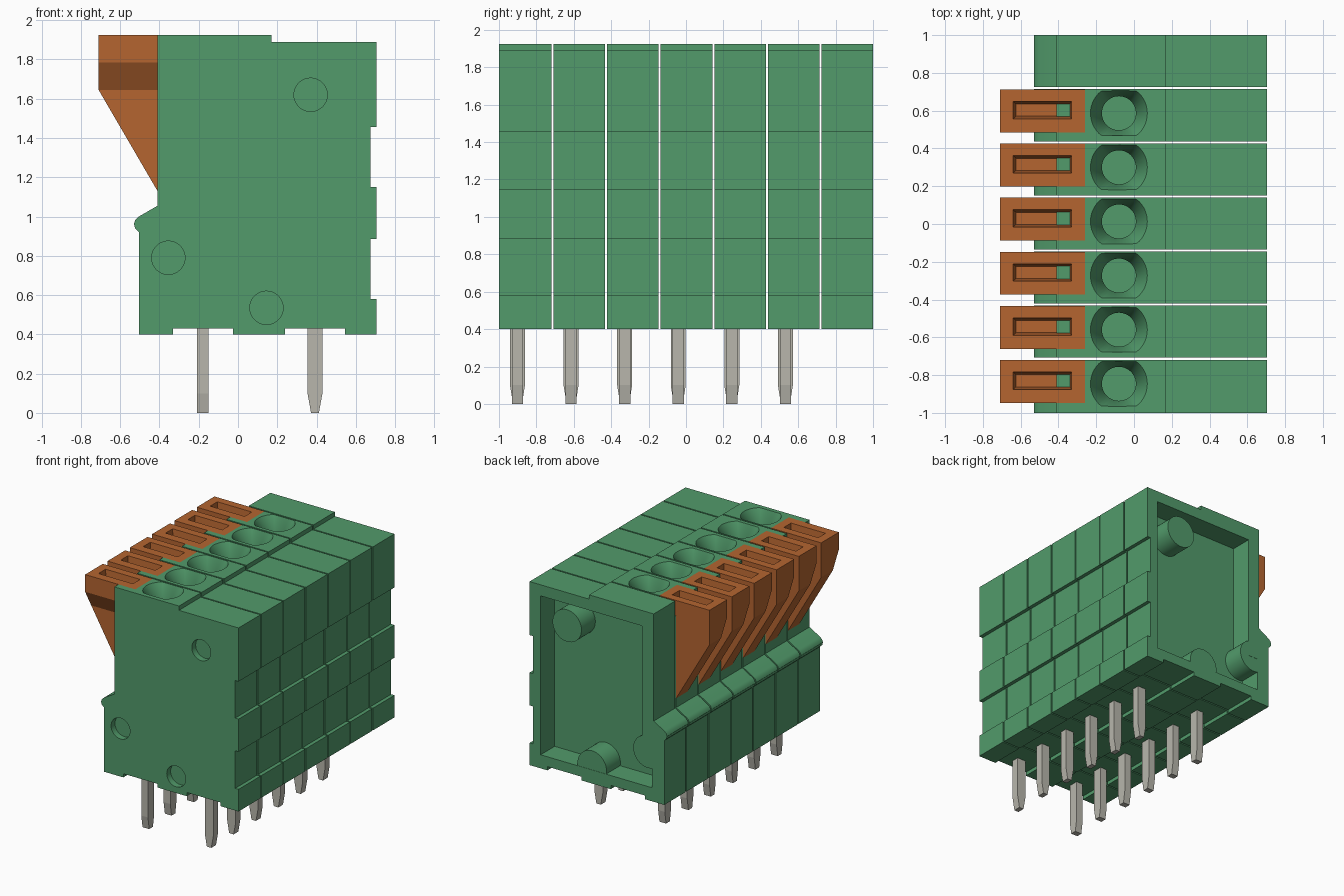
import bpy, bmesh, math

cube = bpy.data.objects.get("Cube")
if cube:
    bpy.data.objects.remove(cube, do_unlink=True)


def material(name, rgb):
    m = bpy.data.materials.new(name)
    m.use_nodes = True
    m.diffuse_color = (*rgb, 1)
    m.node_tree.nodes["Principled BSDF"].inputs["Base Color"].default_value = (*rgb, 1)
    return m


GREEN = material("housing green", (0.084, 0.328, 0.147))
ORANGE = material("lever orange", (0.462, 0.130, 0.030))
METAL = material("pin metal", (0.479, 0.468, 0.413))


def loft(name, rings, mat):
    """Skin a stack of equal-length point rings and cap both ends."""
    bm = bmesh.new()
    loops = [[bm.verts.new(p) for p in ring] for ring in rings]
    n = len(loops[0])
    for a, b in zip(loops, loops[1:]):
        for i in range(n):
            j = (i + 1) % n
            bm.faces.new((a[i], a[j], b[j], b[i]))
    bm.faces.new(loops[0][::-1])
    bm.faces.new(loops[-1])
    bmesh.ops.recalc_face_normals(bm, faces=bm.faces)
    me = bpy.data.meshes.new(name)
    bm.to_mesh(me)
    bm.free()
    me.materials.append(mat)
    ob = bpy.data.objects.new(name, me)
    bpy.context.collection.objects.link(ob)
    return ob


def prism(name, profile, y0, y1, mat):
    """Extrude an x-z profile along y."""
    return loft(name, [[(x, y, z) for x, z in profile] for y in (y0, y1)], mat)


def rect(x0, x1, y0, y1, z):
    return [(x0, y0, z), (x1, y0, z), (x1, y1, z), (x0, y1, z)]


def disc(x, z, r, n=40):
    return [(x + r * math.cos(2 * math.pi * i / n), z + r * math.sin(2 * math.pi * i / n))
            for i in range(n)]


def activate(ob):
    bpy.ops.object.select_all(action='DESELECT')
    ob.select_set(True)
    bpy.context.view_layer.objects.active = ob


def smooth(ob):
    activate(ob)
    bpy.ops.object.shade_smooth_by_angle(angle=math.radians(30))


def cut(ob, cutters):
    """Subtract the cutters from ob and delete them."""
    activate(ob)
    for c in cutters:
        c.hide_render = True
        m = ob.modifiers.new("cut", 'BOOLEAN')
        m.operation, m.solver, m.object = 'DIFFERENCE', 'EXACT', c
        bpy.ops.object.modifier_apply(modifier=m.name)
        bpy.data.objects.remove(c, do_unlink=True)


# Side profile of one housing slice: feet, side notches, top step, snap bead
BEAD = [(-0.41, 1.055), (-0.505, 1.0), (-0.522, 0.985), (-0.53, 0.963),
        (-0.524, 0.94), (-0.505, 0.922)]
PROFILE = [(-0.505, 0.40), (-0.33, 0.40), (-0.33, 0.43), (-0.025, 0.43), (-0.025, 0.40),
           (0.24, 0.40), (0.24, 0.43), (0.545, 0.43), (0.545, 0.40), (0.705, 0.40),
           (0.705, 0.58), (0.675, 0.58), (0.675, 0.885), (0.705, 0.885), (0.705, 1.15),
           (0.675, 1.15), (0.675, 1.455), (0.705, 1.455), (0.705, 1.89), (0.17, 1.89),
           (0.17, 1.925), (-0.41, 1.925)] + BEAD
PEGS = [(0.37, 1.62), (-0.355, 0.79), (0.145, 0.535)]
PITCH, WIDTH, COUNT = 0.2865, 0.2755, 7
TOP = 1.925


def wire_hole(e):
    """Countersunk well cutter with flattened sides."""
    rings = []
    for r, z in ((0.1563, TOP + 0.01), (0.09, 1.82), (0.09, 1.70)):
        rings.append([(-0.08 + x, e - 0.127 + max(-0.122, min(0.122, y)), z)
                      for x, y in disc(0, 0, r, 48)])
    return loft("wire_hole_cutter", rings, GREEN)


def lever(k, e):
    """Push lever: wide head, tapered underside, slanted stem, tool slot."""
    y0, y1, ym = e - 0.228, e - 0.001, e - 0.15
    loft(f"lever_{k}", [
        rect(-0.41, -0.26, ym, y1, 1.13),
        rect(-0.71, -0.26, ym, y1, 1.645),
        rect(-0.71, -0.26, y0, y1, 1.785),
        rect(-0.71, -0.26, y0, y1, TOP),
        rect(-0.64, -0.33, e - 0.157, e - 0.065, TOP),
        rect(-0.625, -0.34, e - 0.143, e - 0.079, 1.78)], ORANGE)


def pin(name, x, y, hx, hy, tx, ty):
    """Solder pin with a tapered tip."""
    loft(name, [rect(x - a, x + a, y - b, y + b, z)
                for a, b, z in ((tx, ty, 0), (hx, hy, 0.10), (hx, hy, 0.45))], METAL)


for k in range(COUNT):
    e = 1 - PITCH * (COUNT - 1 - k)
    start = -1 if k == 0 else e - WIDTH
    last = k == COUNT - 1
    body = prism(f"housing_{k + 1}", PROFILE, start, e, GREEN)
    cutters = []
    if k == 0:
        # Shallow round sockets on the front face
        cutters += [prism("socket_cutter", disc(x, z, 0.085), -1.1, -0.95, GREEN)
                    for x, z in PEGS]
    if last:
        # Open cavity in the end slice
        cavity = [(0.605, 0.51), (0.605, 1.80), (-0.305, 1.80), (-0.305, 0.78),
                  (-0.395, 0.78), (-0.395, 0.51)]
        cutters.append(prism("cavity_cutter", cavity, e - 0.18, e + 0.1, GREEN))
    else:
        cutters.append(wire_hole(e))
        cutters.append(loft("lever_pocket_cutter",
                            [rect(-0.5, -0.26, e - 0.228, e + 0.005, z) for z in (1.80, 2.0)],
                            GREEN))
    cut(body, cutters)
    smooth(body)
    if last:
        # Joining pegs standing in the cavity
        for i, (x, z) in enumerate(PEGS):
            smooth(prism(f"peg_{i + 1}", disc(x, z, 0.13), e - 0.2, e - 0.002, GREEN))
    else:
        lever(k + 1, e)
        yc = e - 0.182
        pin(f"outer_pin_{k + 1}", -0.18, yc, 0.03, 0.04, 0.03, 0.024)
        pin(f"inner_pin_{k + 1}", 0.392, yc, 0.038, 0.03, 0.02, 0.03)
